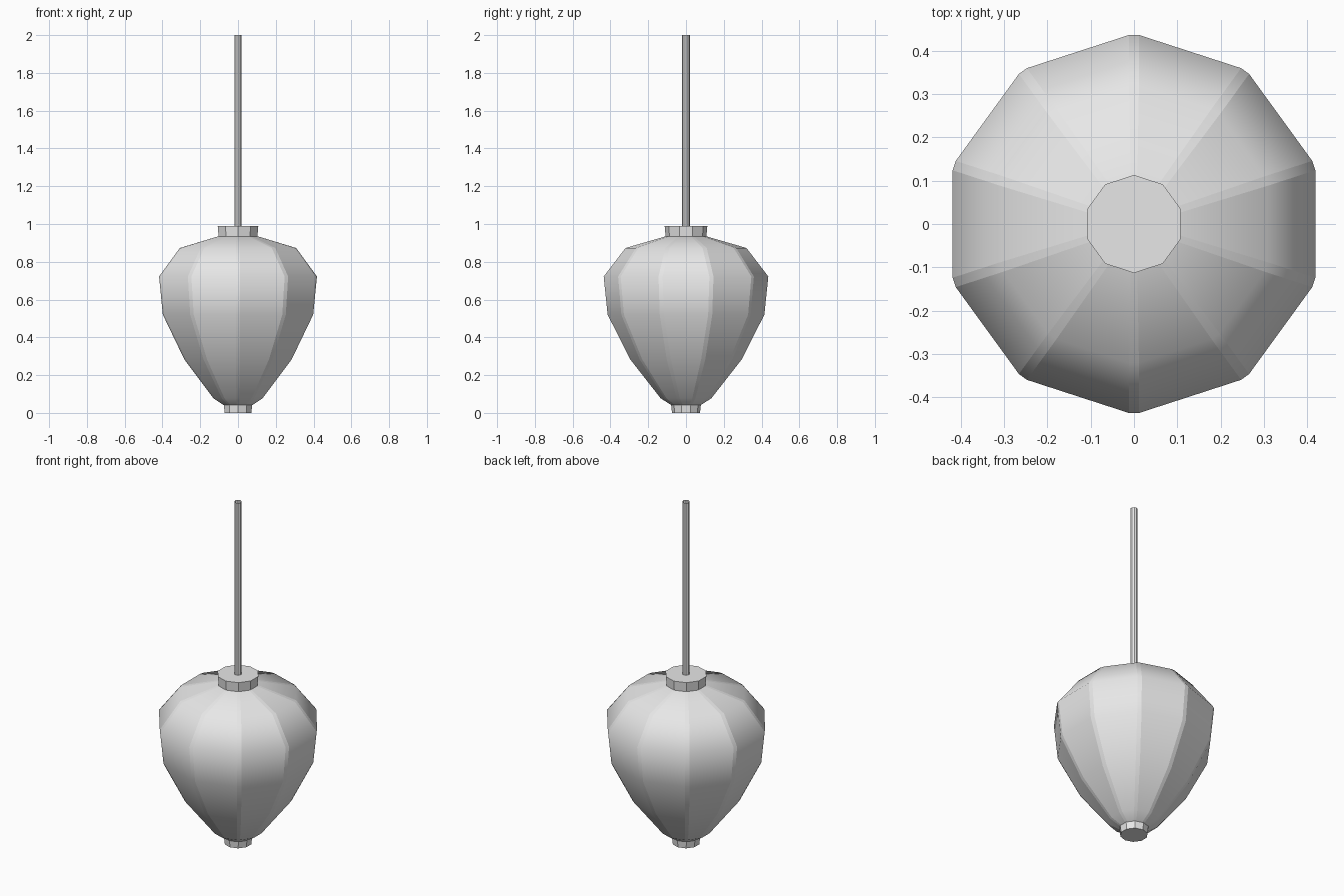
import bpy
import bmesh
from math import sin, cos, tan, pi, tau

cube = bpy.data.objects.get("Cube")
if cube:
    bpy.data.objects.remove(cube)

SIDES = 10
grey = bpy.data.materials.new("light_grey")
grey.use_nodes = True
grey.diffuse_color = (0.8, 0.8, 0.8, 1)
grey.node_tree.nodes["Principled BSDF"].inputs["Base Color"].default_value = (0.8, 0.8, 0.8, 1)


def panel_ring(apothem):
    """Decagon outline with narrow chamfered corners, flat sides facing +x and -x."""
    half = apothem * tan(pi / SIDES) - min(0.012, 0.005 + apothem * 0.03)
    points = []
    for i in range(SIDES):
        a = tau * i / SIDES
        for s in (-half, half):
            points.append((apothem * cos(a) - s * sin(a), apothem * sin(a) + s * cos(a)))
    return points


def plain_ring(radius):
    """Decagon outline with a corner on the y axis."""
    angles = [tau * (i + 0.5) / SIDES for i in range(SIDES)]
    return [(radius * cos(a), radius * sin(a)) for a in angles]


def loft(name, profile, ring, cap_bottom=False, cap_top=False, smooth=False):
    bm = bmesh.new()
    rings = [[bm.verts.new((x, y, z)) for x, y in ring(r)] for r, z in profile]
    n = len(rings[0])
    for low, high in zip(rings, rings[1:]):
        for i in range(n):
            j = (i + 1) % n
            face = bm.faces.new((low[i], low[j], high[j], high[i]))
            face.smooth = smooth
            # panels curve smoothly along their length, with crisp seams
            bm.edges.get((low[i], high[i])).smooth = False
    if cap_bottom:
        bm.faces.new(rings[0][::-1])
    if cap_top:
        bm.faces.new(rings[-1])
    mesh = bpy.data.meshes.new(name)
    bm.to_mesh(mesh)
    bm.free()
    mesh.materials.append(grey)
    obj = bpy.data.objects.new(name, mesh)
    bpy.context.collection.objects.link(obj)
    return obj


# Paper shade: ten panels with narrow ribs
shade_profile = [(0.074, 0.04), (0.13, 0.077), (0.284, 0.283), (0.398, 0.52),
                 (0.418, 0.722), (0.308, 0.873), (0.104, 0.935)]
loft("lantern_shade", shade_profile, panel_ring, smooth=True)

# End collars
loft("bottom_collar", [(0.074, 0), (0.079, 0.043)], plain_ring, True, True)
loft("top_collar", [(0.108, 0.933), (0.113, 0.99)], plain_ring, True, True)

# Hanging rod, an open tube
loft("hanging_rod", [(0.02, 0.98), (0.02, 2.0)], plain_ring)
